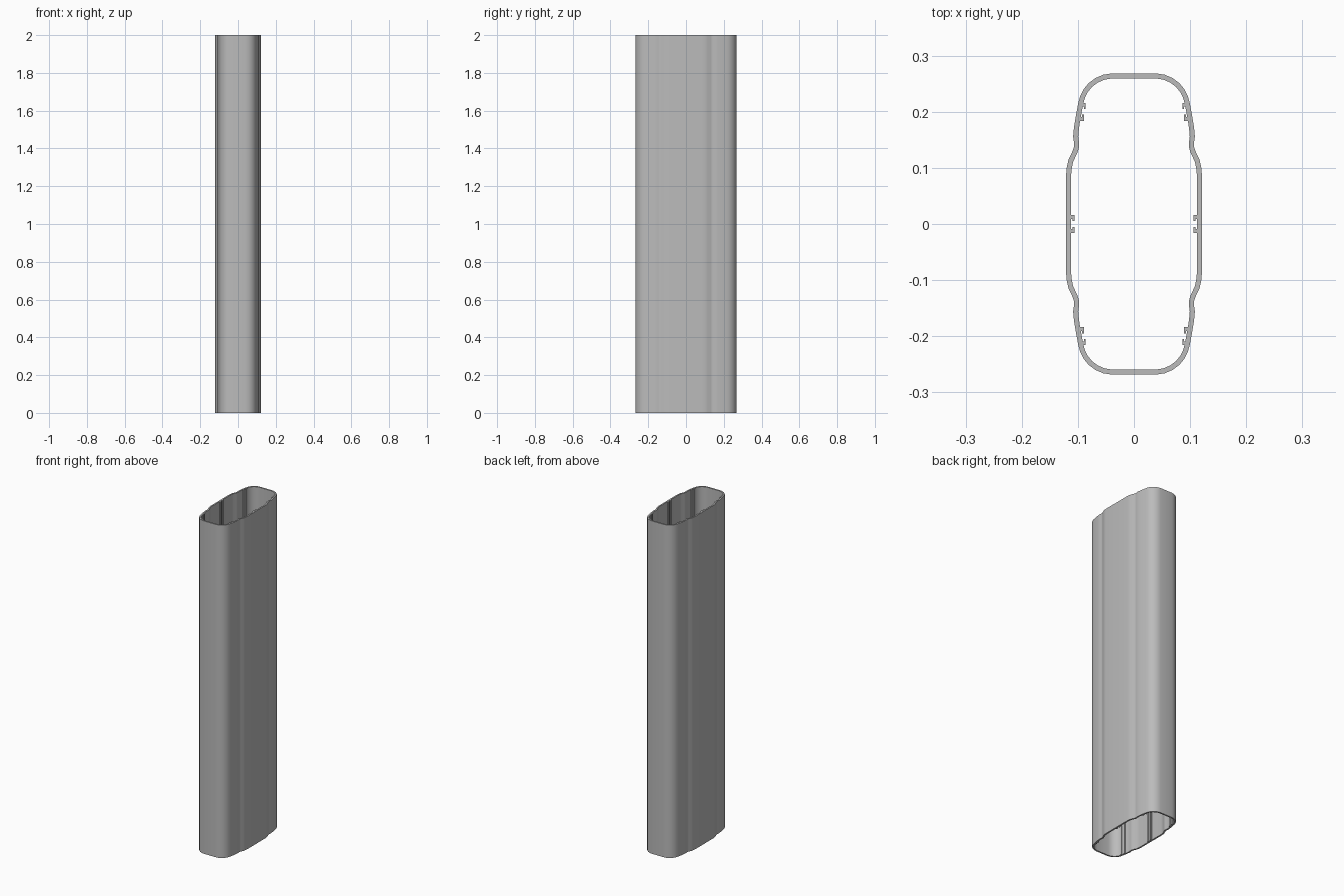
import bpy
import bmesh
from mathutils import Vector

HEIGHT = 2.0
WALL = 0.009

if "Cube" in bpy.data.objects:
    bpy.data.objects.remove(bpy.data.objects["Cube"], do_unlink=True)

# Bare metal colour
metal = bpy.data.materials.new("light grey metal")
metal.use_nodes = True
grey = (0.5, 0.5, 0.5, 1)
metal.diffuse_color = grey
metal.node_tree.nodes["Principled BSDF"].inputs["Base Color"].default_value = grey


def finish(bm, name):
    bmesh.ops.recalc_face_normals(bm, faces=bm.faces)
    mesh = bpy.data.meshes.new(name)
    bm.to_mesh(mesh)
    bm.free()
    mesh.materials.append(metal)
    obj = bpy.data.objects.new(name, mesh)
    bpy.context.collection.objects.link(obj)
    bpy.ops.object.select_all(action='DESELECT')
    obj.select_set(True)
    bpy.context.view_layer.objects.active = obj
    bpy.ops.object.shade_smooth_by_angle()
    return obj


def inset(loop, d):
    """Offset a counter-clockwise loop inwards with mitred corners."""
    out = []
    for i, p in enumerate(loop):
        a = (p - loop[i - 1]).normalized()
        b = (loop[(i + 1) % len(loop)] - p).normalized()
        na, nb = Vector((-a.y, a.x)), Vector((-b.y, b.x))
        out.append(p + (na + nb) * d / (1 + na.dot(nb)))
    return out


# Outer outline: one quarter, mirrored into a full loop
quarter = [Vector(p) for p in (
    (.121, .088), (.120, .100), (.117, .114), (.109, .131), (.107, .138),
    (.107, .145), (.1085, .156), (.107, .172), (.104, .191), (.0995, .215),
    (.096, .228), (.090, .240), (.081, .251), (.069, .260), (.055, .266),
    (.039, .2685))]
half = quarter + [Vector((-p.x, p.y)) for p in reversed(quarter)]
outer = half + [-p for p in half]
inner = inset(outer, WALL)

# Hollow tube wall
bm = bmesh.new()
rings = [[bm.verts.new((p.x, p.y, z)) for p in loop]
         for loop, z in ((outer, 0), (outer, HEIGHT), (inner, HEIGHT), (inner, 0))]
n = len(outer)
for r in range(4):
    a, b = rings[r], rings[(r + 1) % 4]
    for i in range(n):
        j = (i + 1) % n
        bm.faces.new((a[i], a[j], b[j], b[i]))
finish(bm, "tube_wall")


# Hooked guide ribs: a neck on the wall and a lip facing the slot
def add_rib(name, side, slot, direction, root, tip):
    lip = tip + 0.0035
    section = ((root, .009), (root, .016), (tip, .016),
               (tip, .005), (lip, .005), (lip, .009))
    bm = bmesh.new()
    base = bm.faces.new([bm.verts.new((side * x, slot + direction * y, 0))
                         for x, y in section])
    top = bmesh.ops.extrude_face_region(bm, geom=[base], use_keep_orig=True)
    verts = [v for v in top["geom"] if isinstance(v, bmesh.types.BMVert)]
    bmesh.ops.translate(bm, verts=verts, vec=(0, 0, HEIGHT))
    finish(bm, name)


for side, side_name in ((1, "left"), (-1, "right")):
    for d, edge in ((1, "back"), (-1, "front")):
        add_rib(f"middle_rib_{side_name}_{edge}", side, 0, d, .114, .106)
        add_rib(f"{edge}_outer_rib_{side_name}", side, d * .2, d, .094, .086)
        add_rib(f"{edge}_inner_rib_{side_name}", side, d * .2, -d, .097, .089)
